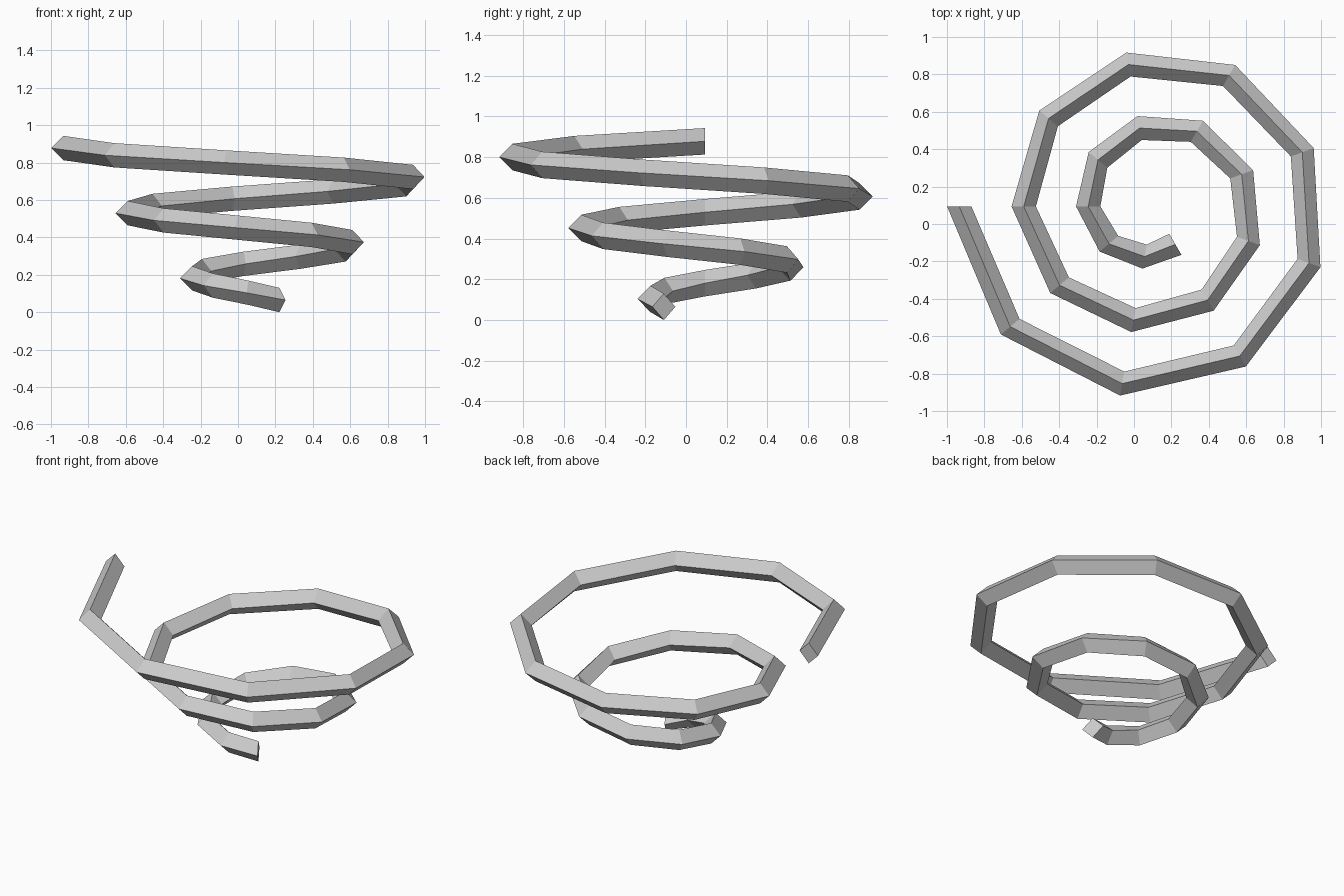
import bpy, bmesh
from math import cos, sin, radians

if "Cube" in bpy.data.objects:
    bpy.data.objects.remove(bpy.data.objects["Cube"])

STEPS, TURN = 21, radians(40)      # nine segments per turn
CX, CY = 0.104, 0.094              # spiral axis
R0, DR = 0.234, 0.0383             # start radius and growth per step
Z0, DZ = 0.065, 0.0387             # start height and rise per step
H = 0.065                          # half diagonal of the diamond section

bm = bmesh.new()

# Diamond section at every step, widening and rising clockwise
rings = []
for k in range(STEPS + 1):
    a = radians(300) - TURN * k
    ring = []
    for dr, dz in ((H, 0), (0, H), (-H, 0), (0, -H)):
        r = R0 + DR * k + dr
        ring.append(bm.verts.new((CX + r * cos(a), CY + r * sin(a), Z0 + DZ * k + dz)))
    rings.append(ring)

# Bar sides
for p, q in zip(rings, rings[1:]):
    for i in range(4):
        j = (i + 1) % 4
        bm.faces.new((p[i], p[j], q[j], q[i]))

# End caps
bm.faces.new(rings[0])
bm.faces.new(rings[-1])
bmesh.ops.recalc_face_normals(bm, faces=bm.faces)

mesh = bpy.data.meshes.new("conical_spiral")
bm.to_mesh(mesh)
bm.free()
bpy.context.collection.objects.link(bpy.data.objects.new("conical_spiral", mesh))
